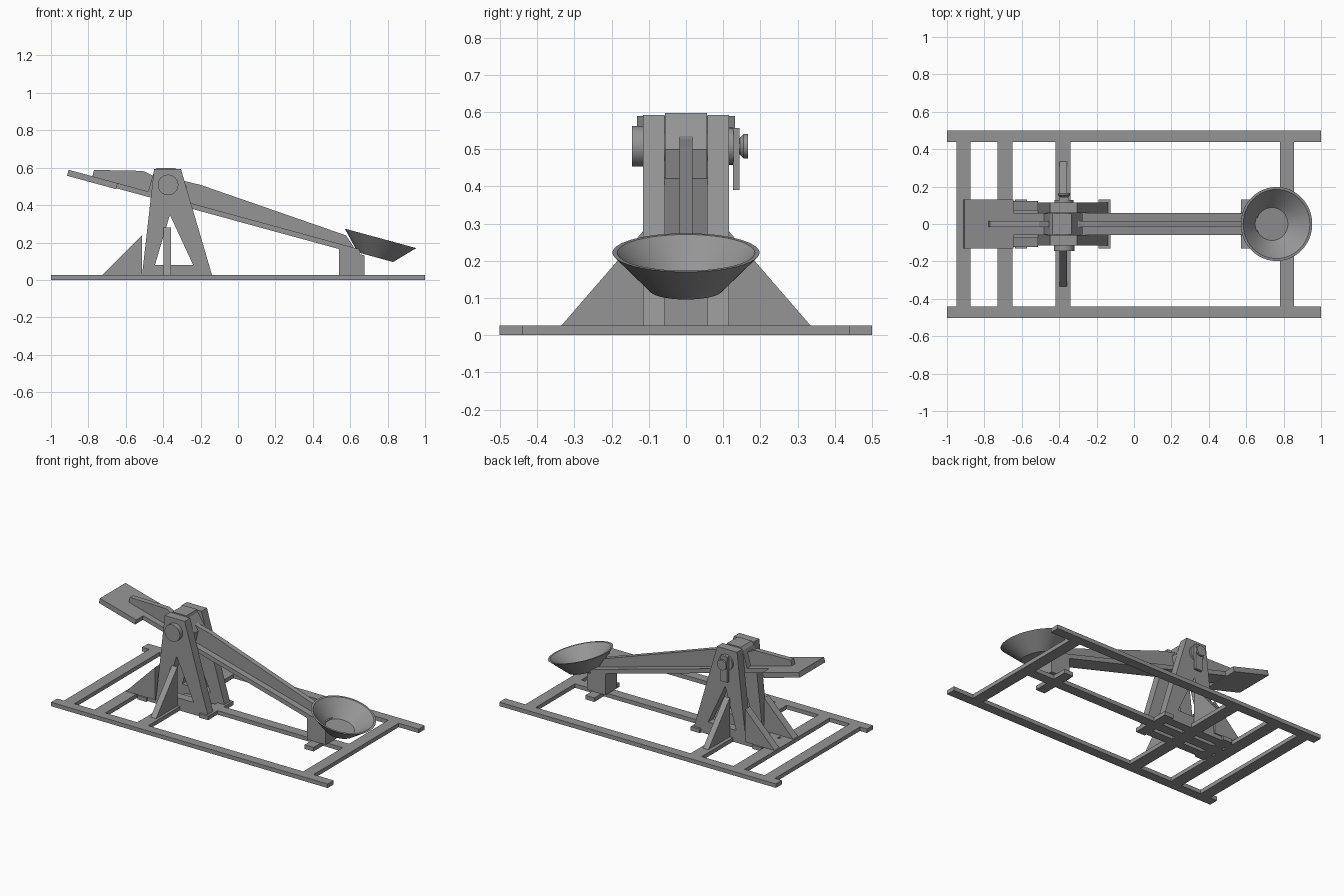
import bpy, bmesh, math
from mathutils import Matrix, Vector

if "Cube" in bpy.data.objects:
    bpy.data.objects.remove(bpy.data.objects["Cube"])

grey = bpy.data.materials.new("weathered grey")
grey.diffuse_color = (0.3, 0.3, 0.3, 1)
grey.use_nodes = True
grey.node_tree.nodes["Principled BSDF"].inputs["Base Color"].default_value = grey.diffuse_color
PIVOT = Vector((-0.374, 0, 0.508))
TILT = Matrix.Translation(PIVOT) @ Matrix.Rotation(math.atan(0.273), 4, 'Y')


def finish(name, bm, smooth=False):
    bmesh.ops.recalc_face_normals(bm, faces=bm.faces)
    me = bpy.data.meshes.new(name)
    bm.to_mesh(me)
    bm.free()
    me.materials.append(grey)
    ob = bpy.data.objects.new(name, me)
    bpy.context.collection.objects.link(ob)
    if smooth:
        bpy.ops.object.select_all(action='DESELECT')
        ob.select_set(True)
        bpy.context.view_layer.objects.active = ob
        bpy.ops.object.shade_smooth_by_angle(angle=math.radians(35))
    return ob


def box(name, x0, x1, y0, y1, z0, z1, matrix=Matrix()):
    bm = bmesh.new()
    bmesh.ops.create_cube(bm, size=1)
    for v in bm.verts:
        v.co = ((x0 + x1) / 2 + v.co.x * (x1 - x0),
                (y0 + y1) / 2 + v.co.y * (y1 - y0),
                (z0 + z1) / 2 + v.co.z * (z1 - z0))
    bm.transform(matrix)
    return finish(name, bm)


def plate(name, pts, lo, hi, axis='Y'):
    """Extrude an (x, z) profile along y, or a (y, z) profile along x."""
    bm = bmesh.new()
    place = (lambda a, b, d: (a, d, b)) if axis == 'Y' else (lambda a, b, d: (d, a, b))
    face = bm.faces.new([bm.verts.new(place(a, b, lo)) for a, b in pts])
    ext = bmesh.ops.extrude_face_region(bm, geom=[face])
    step = Vector(place(0, 0, hi - lo))
    bmesh.ops.translate(bm, vec=step, verts=[g for g in ext['geom'] if isinstance(g, bmesh.types.BMVert)])
    return finish(name, bm)


def lathe(name, profile, matrix, steps=48):
    """Spin an (r, z) profile around z, then place it."""
    bm = bmesh.new()
    vs = [bm.verts.new((r, 0, z)) for r, z in profile]
    es = [bm.edges.new(p) for p in zip(vs, vs[1:])]
    bmesh.ops.spin(bm, geom=vs + es, cent=(0, 0, 0), axis=(0, 0, 1),
                   angle=math.tau, steps=steps, use_duplicate=False)
    bmesh.ops.remove_doubles(bm, verts=bm.verts, dist=1e-4)
    bm.transform(matrix)
    return finish(name, bm, True)


# Ground frame
T = 0.026
for s, side in ((-1, "front"), (1, "back")):
    box(side + "_rail", -1, 1, s * 0.47 - 0.032, s * 0.47 + 0.03, 0, T)
for i, (a, b) in enumerate([(-0.95, -0.875), (-0.73, -0.65), (-0.42, -0.34), (0.78, 0.855)]):
    box(f"cross_beam_{i}", a, b, -0.44, 0.44, 0, T)
box("centre_beam", -0.73, 0.855, -0.033, 0.033, 0, T)
for i, a in enumerate([-0.637, -0.19, 0.572]):
    box(f"foot_plate_{i}", a, a + 0.065, -0.13, 0.13, 0, T)

# Tower sides, each an A shape with a triangular opening
outer = [(-0.513, T), (-0.449, 0.592), (-0.305, 0.592), (-0.139, T)]
hole = [(-0.444, 0.08), (-0.364, 0.348), (-0.24, 0.08)]
for s, side in ((-1, "front"), (1, "back")):
    lo, hi = sorted((s * 0.058, s * 0.115))
    leg = plate(side + "_tower", outer, lo, hi)
    cutter = plate(side + "_tower_cutter", hole, lo - 0.02, hi + 0.02)
    cutter.hide_render = True
    cutter.hide_viewport = True
    mod = leg.modifiers.new("opening", 'BOOLEAN')
    mod.object = cutter
    mod.solver = 'EXACT'
    # Bracing wedges and their ground runners
    lo, hi = sorted((s * 0.072, s * 0.122))
    plate(side + "_rear_brace", [(-0.725, T), (-0.513, 0.24), (-0.513, T)], lo, hi)
    lo, hi = sorted((s * 0.058, s * 0.115))
    box(side + "_runner", -0.65, -0.139, lo, hi, 0, T)
    plate(side + "_side_brace", [(s * 0.115, T), (s * 0.115, 0.28), (s * 0.335, T)],
          -0.397, -0.358, 'X')

# Throwing arm: board, counterweight plate, hub and top ribs
box("arm_board", -0.262, 1.085, -0.058, 0.058, -0.09, -0.062, TILT)
box("counterweight_plate", -0.534, -0.262, -0.132, 0.132, -0.095, -0.062, TILT)
plate("arm_hub", [(-0.487, 0.45), (-0.449, 0.58), (-0.435, 0.598), (-0.335, 0.598),
                  (-0.33, 0.58), (-0.275, 0.5), (-0.297, 0.41)], -0.056, 0.056)
plate("rear_rib", [(-0.78, 0.545), (-0.77, 0.588), (-0.508, 0.583), (-0.44, 0.55),
                   (-0.46, 0.46)], -0.017, 0.017)
plate("long_rib", [(-0.31, 0.42), (-0.31, 0.54), (-0.28, 0.527), (-0.2, 0.508),
                   (0.578, 0.238), (0.625, 0.165)], -0.017, 0.017)

# Arm rest block
plate("rest_block", [(0.54, T), (0.54, 0.168), (0.675, 0.131), (0.675, T)], -0.058, 0.058)

# Bowl at the arm tip
bowl = Matrix.Translation((0.762, 0, 0.222)) @ TILT.to_3x3().to_4x4()
lathe("bowl", [(0, -0.104), (0.098, -0.104), (0.198, 0), (0.185, 0), (0.088, -0.092), (0, -0.092)], bowl)

# Axle with a large head in front and a tapered tip behind
axle = Matrix.Translation(PIVOT) @ Matrix.Rotation(math.radians(-90), 4, 'X')
lathe("axle", [(0, -0.145), (0.055, -0.145), (0.055, -0.115), (0.038, -0.115), (0.038, 0.115),
               (0.05, 0.115), (0.05, 0.128), (0.022, 0.128), (0.022, 0.145), (0.033, 0.155),
               (0.033, 0.167), (0, 0.167)], axle, 32)
box("lock_wedge", -0.399, -0.349, 0.127, 0.144, 0.39, 0.557)
